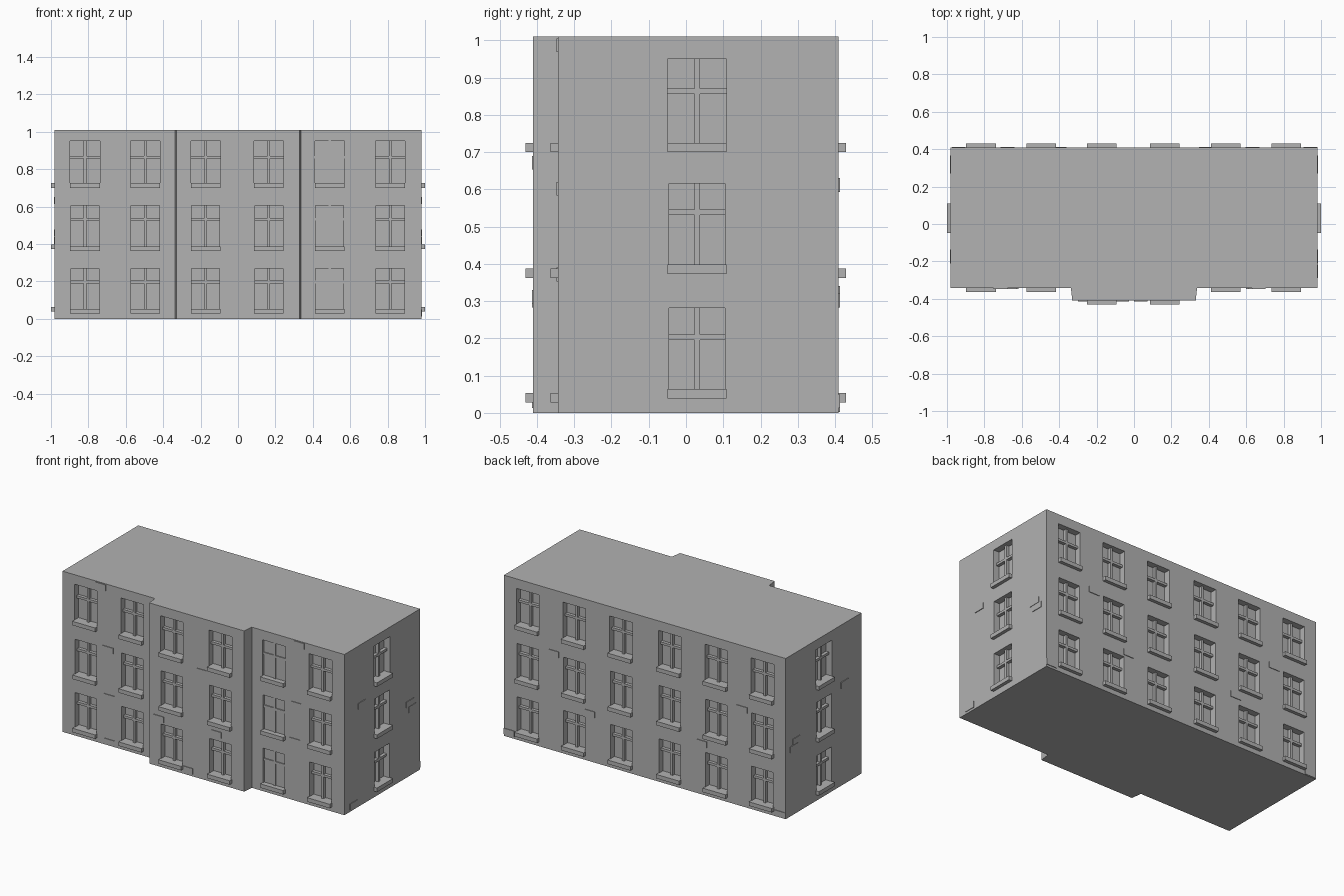
import bpy, bmesh
from mathutils import Matrix, Vector
from math import radians

cube = bpy.data.objects.get("Cube")
if cube:
    bpy.data.objects.remove(cube, do_unlink=True)

GREY = (0.445, 0.445, 0.445, 1)
mat = bpy.data.materials.new("plain grey")
mat.use_nodes = True
mat.diffuse_color = GREY
mat.node_tree.nodes["Principled BSDF"].inputs["Base Color"].default_value = GREY

HEIGHT, HALF_X, FRONT, BAY, BACK = 1.01, 0.98, -0.343, -0.41, 0.409


def make_object(name, bm):
    bmesh.ops.recalc_face_normals(bm, faces=bm.faces)
    mesh = bpy.data.meshes.new(name)
    bm.to_mesh(mesh)
    bm.free()
    mesh.materials.append(mat)
    obj = bpy.data.objects.new(name, mesh)
    bpy.context.collection.objects.link(obj)
    return obj


def wall_frame(x, y, turn):
    """Local x runs along the wall, local -y points out, z is up."""
    return Matrix.Translation((x, y, 0)) @ Matrix.Rotation(radians(turn), 4, "Z")


def box(bm, frame, u0, u1, out0, out1, z0, z1):
    size = Vector((u1 - u0, out1 - out0, z1 - z0))
    mid = Vector(((u0 + u1) / 2, -(out0 + out1) / 2, (z0 + z1) / 2))
    local = Matrix.Translation(mid) @ Matrix.Diagonal(size.to_4d())
    bmesh.ops.create_cube(bm, size=1, matrix=frame @ local)


front = wall_frame(0, FRONT, 0)
bay = wall_frame(0, BAY, 0)
back = wall_frame(0, BACK, 180)
right = wall_frame(HALF_X, 0, 90)
left = wall_frame(-HALF_X, 0, -90)

# Window layout: wall, position along it, recess depth
COLUMNS = (-0.818, -0.496, -0.173, 0.165, 0.49, 0.814)
windows = []
for x in COLUMNS:
    windows.append((bay if abs(x) < 0.3 else front, x, 0.012 if x == 0.49 else 0.04))
    windows.append((back, -x, 0.04))
windows += [(right, 0.03, 0.04), (left, -0.03, 0.04)]

# Storeys: sill bottom, window head, transom bottom; side walls sit a little higher
STOREYS = ((0.028, 0.27, 0.19), (0.362, 0.605, 0.525), (0.7, 0.95, 0.856))
SIDE_LIFT = (0.011, 0.011, 0)

# Footprint with a projecting centre bay, extruded upwards
outline = [(-HALF_X, FRONT), (-0.337, FRONT), (-0.33, BAY), (0.33, BAY),
           (0.337, FRONT), (HALF_X, FRONT), (HALF_X, BACK), (-HALF_X, BACK)]
bm = bmesh.new()
base = bm.faces.new([bm.verts.new((x, y, 0)) for x, y in outline])
top = bmesh.ops.extrude_face_region(bm, geom=[base])
bmesh.ops.translate(bm, vec=(0, 0, HEIGHT),
                    verts=[v for v in top["geom"] if isinstance(v, bmesh.types.BMVert)])
building = make_object("building_shell", bm)

# Openings, glazing bars and sills
cuts, bars, sills = bmesh.new(), bmesh.new(), bmesh.new()
for frame, u, depth in windows:
    side = frame in (right, left)
    for (z0, z1, bar), lift in zip(STOREYS, SIDE_LIFT):
        if side:
            z0, z1, bar = z0 + lift, z1 + lift, bar + lift / 2
        half = 0.079 if z0 > 0.6 else 0.075
        box(cuts, frame, u - half, u + half, -depth, 0.1, z0 + 0.012, z1)
        face = -depth / 2
        box(bars, frame, u - half, u + half, -depth - 0.005, face, bar, bar + 0.015)
        box(bars, frame, u - 0.007, u + 0.007, -depth - 0.005, face, z0 + 0.015, z1)
        box(sills, frame, u - 0.079, u + 0.079, -depth - 0.005, 0.021, z0, z0 + 0.025)
cutter = make_object("window_cutter", cuts)
cutter.hide_render = True
make_object("window_bars", bars)
make_object("window_sills", sills)

mod = building.modifiers.new("openings", "BOOLEAN")
mod.operation = "DIFFERENCE"
mod.solver = "EXACT"
mod.object = cutter
bpy.context.view_layer.objects.active = building
bpy.ops.object.modifier_apply(modifier=mod.name)
bpy.data.objects.remove(cutter, do_unlink=True)

# Thin raised bricks: wall, start along it, top height
bricks = bmesh.new()
FRONT_BRICKS = ((-0.7, 0.62), (-0.75, 1.005), (-0.69, 0.04), (-0.69, 0.32),
                (0.61, 0.62), (0.6, 0.39), (0.63, 1.005))
BAY_BRICKS = ((-0.3, 0.32), (0.0, 0.69), (0.1, 0.33), (-0.1, 0.05))
BACK_BRICKS = ((-0.67, 0.63), (-0.42, 0.32), (0.36, 0.34), (0.64, 0.63),
               (0.9, 0.04), (-0.98, 0.05))
SIDE_BRICKS = ((-0.21, 0.651), (0.27, 0.477), (0.292, 0.438))
for frame, places in ((front, FRONT_BRICKS), (bay, BAY_BRICKS), (back, BACK_BRICKS),
                      (right, SIDE_BRICKS + ((-0.29, 0.05),))):
    for u, z in places:
        box(bricks, frame, u, u + 0.073, -0.01, 0.004, z - 0.037, z)
for y, z in SIDE_BRICKS:
    box(bricks, left, -y - 0.073, -y, -0.01, 0.004, z - 0.037, z)
make_object("raised_bricks", bricks)
